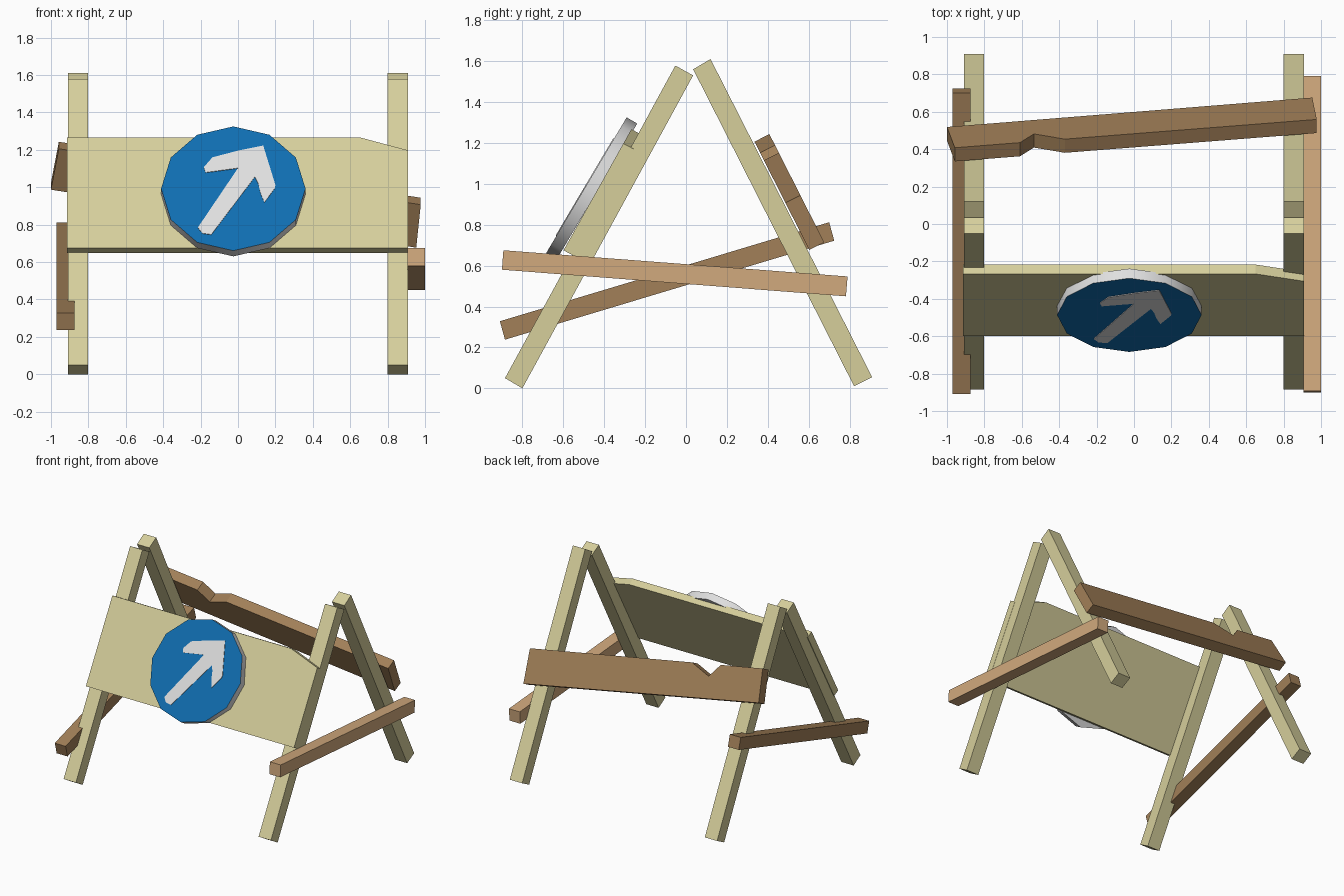
import bpy, bmesh, math
from mathutils import Vector

if "Cube" in bpy.data.objects:
    bpy.data.objects.remove(bpy.data.objects["Cube"])


def material(name, rgb):
    m = bpy.data.materials.new(name)
    m.diffuse_color = (*rgb, 1)
    m.use_nodes = True
    m.node_tree.nodes["Principled BSDF"].inputs["Base Color"].default_value = m.diffuse_color
    return m


CREAM = material("cream wood", (0.67, 0.62, 0.33))
BROWN = material("brown wood", (0.36, 0.215, 0.098))
TAN = material("tan wood", (0.64, 0.40, 0.205))
BLUE = material("sign blue", (0.005, 0.155, 0.44))
WHITE = material("sign white", (0.74, 0.74, 0.74))


def prism(name, loop, offset, mat):
    """Solid made by sweeping a flat loop of 3D points along an offset."""
    bm = bmesh.new()
    off = Vector(offset)
    a = [bm.verts.new(p) for p in loop]
    b = [bm.verts.new(Vector(p) + off) for p in loop]
    bm.faces.new(a)
    bm.faces.new(b[::-1])
    n = len(a)
    for i in range(n):
        j = (i + 1) % n
        bm.faces.new((a[i], b[i], b[j], a[j]))
    bmesh.ops.recalc_face_normals(bm, faces=bm.faces)
    me = bpy.data.meshes.new(name)
    bm.to_mesh(me)
    bm.free()
    me.materials.append(mat)
    ob = bpy.data.objects.new(name, me)
    bpy.context.collection.objects.link(ob)
    return ob


def side_beam(name, yz, x0, x1, mat):
    """Beam with a side-view outline, running from x0 to x1."""
    return prism(name, [(x0, y, z) for y, z in yz], (x1 - x0, 0, 0), mat)


def on_slope(xz, p, q):
    """Lift (x, z) points onto the sloped plane through (y, z) points p and q."""
    return [(x, p[0] + (z - p[1]) * (q[0] - p[0]) / (q[1] - p[1]), z) for x, z in xz]


# Two A-frames
front_leg = [(-0.885, 0.05), (-0.80, 0.0), (0.035, 1.53), (-0.052, 1.578)]
back_leg = [(0.035, 1.56), (0.12, 1.61), (0.91, 0.055), (0.822, 0.01)]
for side, x0 in (("left", -0.91), ("right", 0.80)):
    side_beam(f"front_leg_{side}", front_leg, x0, x0 + 0.108, CREAM)
    side_beam(f"back_leg_{side}", back_leg, x0, x0 + 0.108, CREAM)

# Side braces
side_beam("left_brace", [(-0.91, 0.328), (-0.885, 0.238), (0.725, 0.722), (0.70, 0.812)],
          -0.97, -0.875, BROWN)
side_beam("right_brace", [(-0.893, 0.675), (-0.90, 0.58), (0.782, 0.45), (0.79, 0.547)],
          0.905, 1.0, TAN)

# Front board with a clipped upper corner
board = [(-0.915, 0.675), (0.91, 0.675), (0.91, 1.197), (0.65, 1.267), (-0.915, 1.267)]
prism("front_board", on_slope(board, (-0.599, 0.675), (-0.267, 1.267)),
      (0, 0.05, -0.027), CREAM)

# Notched back plank
plank = [(-1.0, 0.987), (0.953, 0.677), (0.977, 0.907), (-0.37, 1.115),
         (-0.535, 1.06), (-0.61, 1.152), (-0.958, 1.206)]
prism("back_plank", on_slope(plank, (0.13, 1.61), (0.918, 0.055)),
      (0, 0.073, 0.037), BROWN)

# Round sign: twelve-sided disc with a blue front face
centre = Vector((-0.025, -0.487, 0.993))
up = Vector((0, 0.51, 0.86)).normalized()
right = Vector((1, 0, 0))
back = Vector((0, up.z, -up.y))
rim = [centre + 0.386 * (right * math.sin(k * math.pi / 6) + up * math.cos(k * math.pi / 6))
       for k in range(12)]
disc = prism("sign_disc", rim, back * 0.06, WHITE)
disc.data.materials.append(BLUE)
for f in disc.data.polygons:
    if f.normal.dot(back) < -0.9:
        f.material_index = 1
bpy.context.view_layer.objects.active = disc
disc.select_set(True)
bpy.ops.object.shade_smooth_by_angle(angle=math.radians(40))

# Arrow plate on the sign
arrow = [(-0.19, -0.245), (-0.165, -0.28), (-0.118, -0.288), (0.115, 0.07), (0.133, 0.03),
         (0.145, -0.03), (0.166, -0.088), (0.222, 0.0), (0.225, 0.02), (0.16, 0.265),
         (0.03, 0.235), (-0.112, 0.192), (-0.158, 0.13), (-0.148, 0.098), (0.025, 0.125)]
prism("sign_arrow", [centre + right * u + up * v for u, v in arrow], back * -0.004, WHITE)
